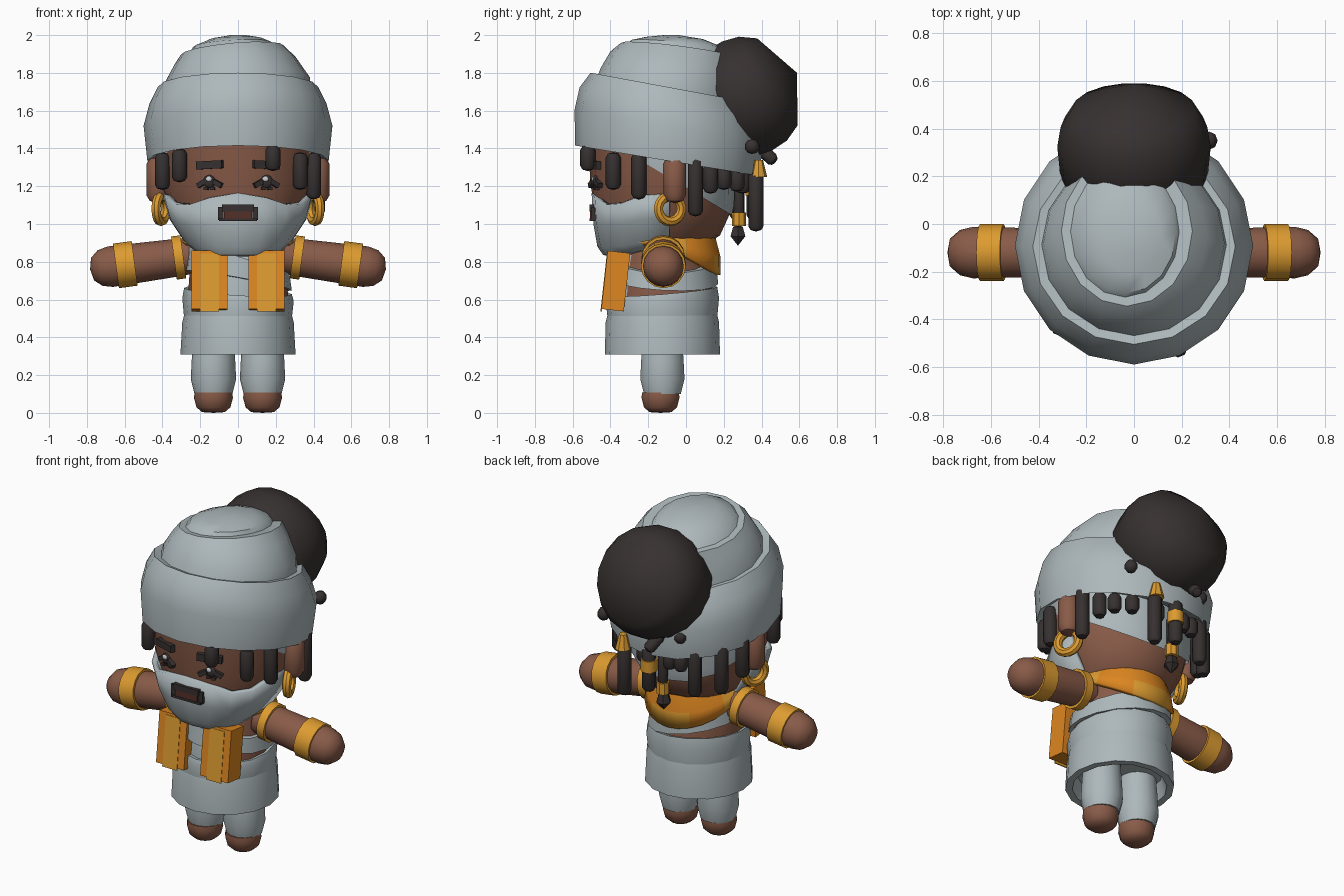
import bpy, bmesh
from math import sin, cos, pi, radians
from mathutils import Vector, Matrix

if "Cube" in bpy.data.objects:
    bpy.data.objects.remove(bpy.data.objects["Cube"])


def material(name, r, g, b):
    m = bpy.data.materials.new(name)
    m.use_nodes = True
    m.diffuse_color = (r, g, b, 1)
    bsdf = m.node_tree.nodes["Principled BSDF"]
    bsdf.inputs["Base Color"].default_value = (r, g, b, 1)
    bsdf.inputs["Roughness"].default_value = 0.8
    return m


CLOTH = material("grey cloth", .42, .48, .5)
SKIN = material("brown skin", .25, .105, .065)
HAIR = material("dark hair", .038, .03, .03)
GOLD = material("amber gold", .72, .33, .03)
ORANGE = material("orange cloth", .72, .24, .015)
MOUTH = material("mouth brown", .09, .03, .022)
SHINE = material("eye shine", .6, .62, .65)
made = []


def finish(name, bm, mats, rule=None, thick=0):
    bmesh.ops.recalc_face_normals(bm, faces=bm.faces)
    if rule:
        for f in bm.faces:
            f.material_index = rule(f.calc_center_median(), f.normal)
    me = bpy.data.meshes.new(name)
    bm.to_mesh(me)
    bm.free()
    for m in mats:
        me.materials.append(m)
    ob = bpy.data.objects.new(name, me)
    bpy.context.collection.objects.link(ob)
    if thick:
        mod = ob.modifiers.new("thickness", "SOLIDIFY")
        mod.thickness, mod.offset = thick, 0
    made.append(ob)
    return ob


def skin_rows(bm, rows, closed):
    n = len(rows[0])
    for a, b in zip(rows, rows[1:]):
        for i in range(n if closed else n - 1):
            j = (i + 1) % n
            bm.faces.new((a[i], a[j], b[j], b[i]))


def loft(name, rings, mats, n=16, rule=None, caps=(True, True)):
    """Rings are (x, y, z, rx, ry, slope along y, slope along x)."""
    bm = bmesh.new()
    rows = []
    for x, y, z, rx, ry, sy, sx in rings:
        row = []
        for i in range(n):
            t = 2 * pi * i / n
            dx, dy = rx * sin(t), -ry * cos(t)
            row.append(bm.verts.new((x + dx, y + dy, z + sy * dy + sx * dx)))
        rows.append(row)
    skin_rows(bm, rows, True)
    for use, row in zip(caps, (rows[0], rows[-1])):
        if use:
            bm.faces.new(row)
    return finish(name, bm, mats, rule)


def lathe(name, profile, origin, axis, mat, n=12, closed=False):
    """Spin (radius, height) points round an axis."""
    bm = bmesh.new()
    rows = [[bm.verts.new((r * cos(2 * pi * i / n), r * sin(2 * pi * i / n), h))
             for i in range(n)] for r, h in profile]
    skin_rows(bm, rows + rows[:1] if closed else rows, True)
    bmesh.ops.remove_doubles(bm, verts=bm.verts, dist=.0001)
    rot = Vector(axis).to_track_quat("Z", "Y").to_matrix().to_4x4()
    bm.transform(Matrix.Translation(origin) @ rot)
    return finish(name, bm, [mat])


def strip(name, point, cols, rows, mats, rule=None, thick=.03):
    """Open curved sheet from point(column, row)."""
    bm = bmesh.new()
    grid = [[bm.verts.new(point(c, r)) for c in cols] for r in rows]
    skin_rows(bm, grid, False)
    return finish(name, bm, mats, rule, thick)


def block(name, loc, size, mat, rx=0, ry=0, rz=0):
    bm = bmesh.new()
    bmesh.ops.create_cube(bm, size=1)
    rot = Matrix.Rotation(rz, 4, "Z") @ Matrix.Rotation(ry, 4, "Y") @ Matrix.Rotation(rx, 4, "X")
    bm.transform(Matrix.Translation(loc) @ rot @ Matrix.Diagonal((*size, 1)))
    return finish(name, bm, [mat])


def ball(name, loc, size, mat, u=12, v=8):
    bm = bmesh.new()
    bmesh.ops.create_uvsphere(bm, u_segments=u, v_segments=v, radius=1)
    bm.transform(Matrix.Translation(loc) @ Matrix.Diagonal((*size, 1)))
    return finish(name, bm, [mat])


def capsule(name, top, length, r, mat, axis=(0, 0, -1), n=8):
    prof = [(0, 0), (r * .7, r * .2), (r, r * .7), (r, length - r * .7), (r * .7, length - r * .2), (0, length)]
    return lathe(name, prof, top, axis, mat, n)


def tube(name, r, inner, h0, h1, origin, axis, mat, n=16):
    return lathe(name, [(inner, h0), (r, h0), (r, h1), (inner, h1)], origin, axis, mat, n, True)


# head, with a tilted grey undercap showing at the back
loft("head", [(0, -.15, .85, .19, .2, 0, 0), (0, -.14, .94, .29, .32, 0, 0),
              (0, -.12, 1.06, .35, .355, 0, 0), (0, -.13, 1.2, .4, .375, 0, 0),
              (0, -.13, 1.45, .41, .39, 0, 0)], [SKIN])
loft("undercap", [(0, -.13, 1.27, .408, .372, -.6, 0), (0, -.13, 1.33, .415, .385, -.6, 0),
                  (0, -.13, 1.48, .415, .39, -.2, 0)], [CLOTH], caps=(False, False))

# turban in three stacked wraps
loft("turban_band", [(0, -.1, 1.38, .42, .42, -.165, 0), (0, -.1, 1.335, .48, .487, -.165, 0),
                     (0, -.09, 1.52, .5, .5, -.17, 0), (0, -.095, 1.64, .468, .468, -.18, 0),
                     (0, -.095, 1.725, .425, .41, -.185, 0), (0, -.095, 1.715, .37, .37, -.185, 0)], [CLOTH])
loft("turban_middle", [(0, -.09, 1.7, .39, .385, -.18, 0), (0, -.08, 1.77, .38, .37, -.16, .02),
                       (-.015, -.055, 1.865, .32, .345, -.14, .06), (-.03, -.03, 1.918, .275, .315, -.13, .09),
                       (-.035, -.03, 1.916, .225, .27, -.13, .09)], [CLOTH])
loft("turban_crown", [(-.04, -.03, 1.905, .235, .285, -.13, .09), (-.03, -.04, 1.952, .205, .25, -.09, .06),
                      (-.01, -.06, 1.985, .13, .15, -.04, .02), (0, -.08, 2, .04, .04, 0, 0)], [CLOTH])

# domed bun, tipped backwards
lathe("hair_bun", [(0, 0), (.258, -.115), (.308, -.2), (.322, -.29), (.31, -.42), (.22, -.52), (0, -.54)],
      (0, .588, 1.8), (0, .91, .42), HAIR, 18)

# grey beard sheet wrapped round the jaw
JAW = [(1.165, .385, .355), (1.0, .352, .345), (.885, .275, .325), (.848, .235, .3), (.835, .02, .15)]


def jaw(t, k):
    z, rx, ry = JAW[k]
    s, c = sin(t), cos(t)
    z += -.065 * sin(2 * t) ** 2 if k == 0 else .035 * s ** 8
    sx = abs(s) ** .85 * (1 if s > 0 else -1)
    sy = abs(c) ** .85 * (1 if c > 0 else -1)
    return (rx * sx, -.13 - ry * sy, z)


strip("beard", jaw, [radians(19 * i) for i in range(-5, 6)], range(5), [CLOTH])
block("moustache", (0, -.487, 1.085), (.17, .05, .035), HAIR)
block("mouth", (0, -.485, 1.045), (.15, .045, .05), MOUTH)
block("lower_lip", (0, -.485, 1.022), (.2, .05, .014), HAIR)

for s, side in ((1, "left"), (-1, "right")):
    # face details
    turn = s * .38
    block(side + "_moustache_end", (s * .092, -.475, 1.055), (.03, .05, .07), HAIR)
    block(side + "_eyebrow", (s * .15, -.49, 1.313), (.145, .03, .042), HAIR, ry=s * .05, rz=turn)
    ball(side + "_eye", (s * .15, -.478, 1.225), (.034, .016, .035), HAIR)
    ball(side + "_eye_shine", (s * .15 - .004, -.492, 1.238), (.016, .008, .014), SHINE)
    for d in (-1, 1):
        block(side + "_lash", (s * .15 + d * .042, -.48 + s * d * .017, 1.214),
              (.05, .028, .026), HAIR, ry=d * .5, rz=turn)
        block(side + "_lower_lash", (s * .15 + d * .018, -.475, 1.188), (.024, .025, .016), HAIR, rz=turn)

    # ears and hoop earrings
    capsule(side + "_ear", (s * .425, -.06, 1.36), .25, .06, SKIN, n=12)
    bpy.ops.mesh.primitive_torus_add(major_radius=.066, minor_radius=.026, major_segments=18, minor_segments=8,
                                     location=(s * .408, -.085, 1.08), rotation=(0, pi / 2, s * .4))
    hoop = bpy.context.object
    hoop.name = side + "_earring"
    hoop.data.materials.append(GOLD)
    made.append(hoop)

    # arms with gold cuffs
    shoulder, reach = (s * .24, -.12, .833), (s, 0, -.135)
    lathe(side + "_arm", [(0, 0), (.095, 0), (.1, .1), (.104, .25), (.108, .44), (.095, .495), (.06, .535), (0, .548)],
          shoulder, reach, SKIN, 16)
    tube(side + "_upper_cuff", .115, .09, .05, .1, shoulder, reach, GOLD)
    tube(side + "_wrist_cuff", .119, .09, .31, .41, shoulder, reach, GOLD)

    # legs and feet
    lathe(side + "_leg", [(0, .1), (.1, .1), (.12, .18), (.115, .28), (.105, .42), (0, .42)],
          (s * .13, -.125, 0), (0, 0, 1), CLOTH, 14)
    lathe(side + "_foot", [(0, 0), (.06, .004), (.09, .03), (.103, .08), (.1, .108), (0, .108)],
          (s * .13, -.135, 0), (0, 0, 1), SKIN, 14)

    # hanging scarf panels
    block(side + "_scarf_panel", (s * .15, -.372, .698), (.19, .12, .31), ORANGE, rx=-.11)
    block(side + "_scarf_stripe", (s * .15, -.432, .691), (.1, .008, .309), GOLD, rx=-.11)

# torso, body wraps and skirt
loft("torso", [(0, -.125, .45, .26, .27, 0, 0), (0, -.125, .62, .265, .265, 0, 0),
               (0, -.125, .76, .255, .25, 0, 0), (0, -.125, .88, .23, .22, 0, 0),
               (0, -.13, .93, .15, .15, 0, 0)], [SKIN, CLOTH], rule=lambda c, n: int(n.y < -.6))
loft("waist_wrap", [(0, -.125, .5, .285, .29, 0, 0), (0, -.125, .6, .295, .3, .03, -.03),
                    (0, -.125, .645, .285, .29, .08, -.06), (0, -.125, .635, .25, .25, .08, -.06)], [CLOTH])
loft("chest_sash", [(0, -.125, .70, .25, .25, -.06, -.18), (0, -.125, .70, .285, .295, -.06, -.18),
                    (0, -.125, .82, .272, .285, -.03, -.3), (0, -.125, .82, .22, .22, -.03, -.3)],
     [CLOTH], caps=(False, False))
loft("skirt", [(0, -.125, .4, .24, .24, 0, 0), (0, -.125, .308, .265, .265, 0, 0),
               (0, -.125, .308, .305, .305, 0, 0), (0, -.125, .48, .295, .3, 0, 0),
               (0, -.125, .56, .275, .28, 0, 0)], [CLOTH])


# scarf collar draped over the back
def collar(u, k):
    fall = (0, .02, .55, 1)[k]
    rx, ry = (.2, .24, .27, .29)[k], (.22, .27, .297, .298)[k]
    drop = (.05 + .165 * max(cos(u), 0)) * fall
    return (rx * sin(u), -.13 + ry * cos(u), .945 - drop)


strip("scarf_collar", collar, [radians(13 * i) for i in range(-10, 11)], range(4), [GOLD, ORANGE],
      rule=lambda c, n: int(c.z < .92 and c.z > .79 and c.y > -.02))

# locks: (x, y, top, length)
LOCKS = [(-.31, -.43, 1.4, .18), (.185, -.52, 1.42, .14), (.33, -.385, 1.38, .2), (.4, -.25, 1.38, .25),
         (-.4, -.28, 1.38, .2), (.42, .05, 1.36, .32), (-.42, .05, 1.36, .26), (-.36, .17, 1.33, .3),
         (.36, .13, 1.32, .16), (.31, .2, 1.3, .12), (.24, .27, 1.29, .12), (.16, .37, 1.28, .32),
         (.08, .3, 1.28, .12), (0, .36, 1.3, .28), (-.1, .3, 1.28, .12), (-.17, .29, 1.28, .12),
         (-.25, .27, 1.32, .3)]
for x, y, top, length in LOCKS:
    capsule("hair_lock", (x, y, top), length, .04, HAIR)

# gold lock clips, hanging tip and stray knots
lathe("lock_cap", [(0, 0), (.022, 0), (.045, .09), (0, .09)], (.16, .385, 1.34), (0, 0, -1), GOLD, 8)
tube("lock_ring", .047, .03, 0, .07, (0, .36, 1.15), (0, 0, 1), GOLD, 10)
capsule("thin_lock", (-.04, .28, 1.25), .26, .028, HAIR)
tube("small_lock_ring", .037, .015, 0, .07, (-.04, .28, .99), (0, 0, 1), GOLD, 8)
lathe("lock_tip", [(0, 0), (.045, .05), (.03, .1), (0, .11)], (-.04, .275, .885), (0, 0, 1), HAIR, 6)
capsule("stray_lock", (-.1, .38, 1.41), .13, .035, HAIR, (.3, .8, -.7))
for x, y, z in ((.315, .35, 1.41), (-.2, .34, 1.4)):
    ball("hair_knot", (x, y, z), (.038, .04, .04), HAIR, 8, 5)

# smooth shading with sharp creases
bpy.ops.object.select_all(action="DESELECT")
for ob in made:
    ob.select_set(True)
bpy.context.view_layer.objects.active = made[0]
bpy.ops.object.shade_smooth_by_angle(angle=radians(40))
